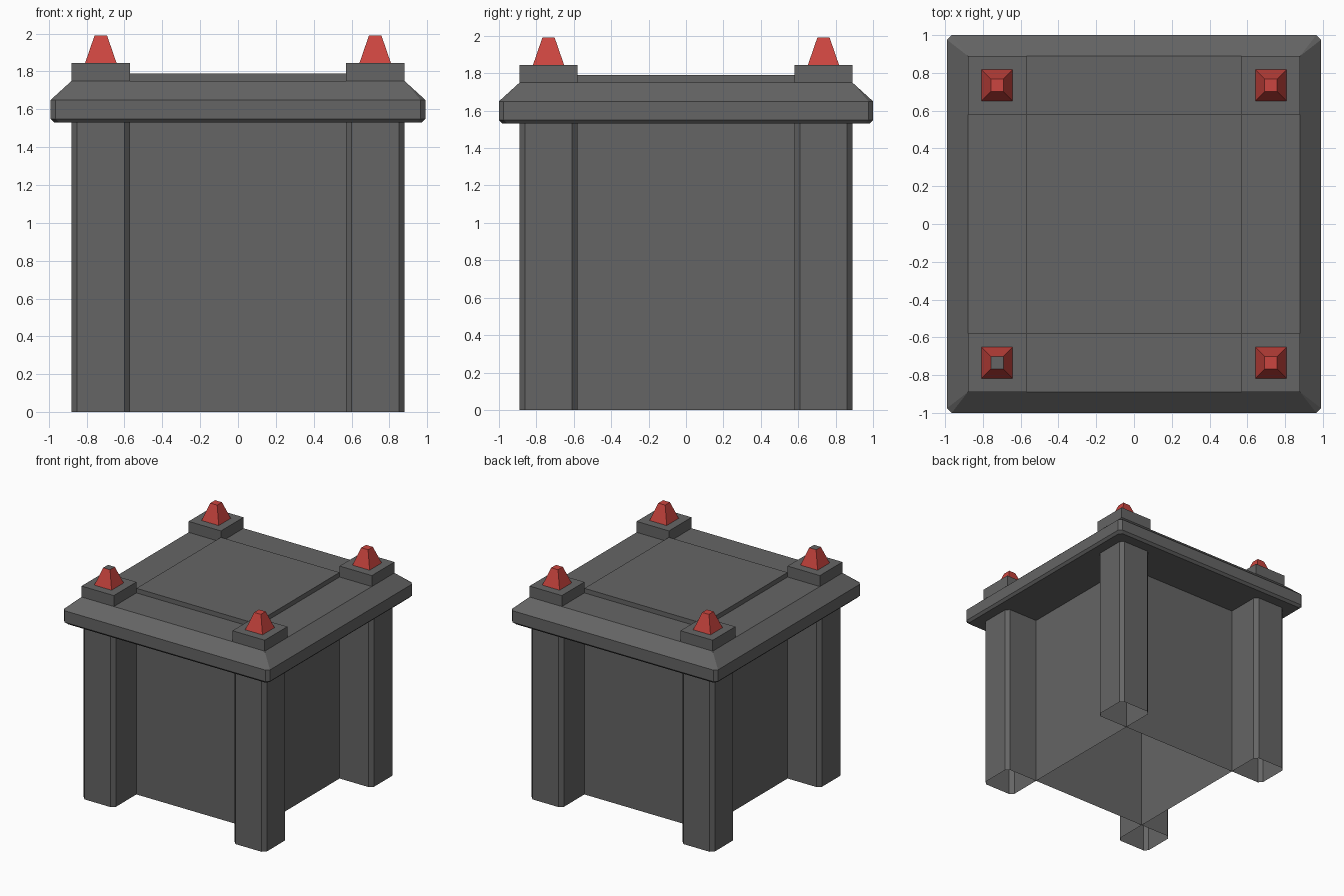
import bpy, bmesh

if "Cube" in bpy.data.objects:
    bpy.data.objects.remove(bpy.data.objects["Cube"])


def material(name, rgb):
    m = bpy.data.materials.new(name)
    m.diffuse_color = (*rgb, 1)
    m.use_nodes = True
    m.node_tree.nodes["Principled BSDF"].inputs["Base Color"].default_value = m.diffuse_color
    return m


GREY = material("dark_grey", (0.13, 0.13, 0.13))
RED = material("red", (0.60, 0.06, 0.05))


def rect(hx, hy, c=0.0, cx=0.0, cy=0.0):
    """Counter-clockwise rectangle with corner chamfer c (always 8 points)."""
    return [(cx + x, cy + y) for x, y in (
        (hx, -hy + c), (hx, hy - c), (hx - c, hy), (-hx + c, hy),
        (-hx, hy - c), (-hx, -hy + c), (-hx + c, -hy), (hx - c, -hy))]


def loft(name, rings, mats=(GREY,), bottom=True, top=True, top_mat=0):
    """Skin a stack of (z, outline) rings into one object."""
    bm = bmesh.new()
    loops = [[bm.verts.new((x, y, z)) for x, y in pts] for z, pts in rings]
    n = len(loops[0])
    for a, b in zip(loops, loops[1:]):
        for i in range(n):
            j = (i + 1) % n
            bm.faces.new((a[i], a[j], b[j], b[i]))
    if bottom:
        bm.faces.new(loops[0][::-1])
    if top:
        bm.faces.new(loops[-1]).material_index = top_mat
    bmesh.ops.remove_doubles(bm, verts=bm.verts[:], dist=1e-4)
    me = bpy.data.meshes.new(name)
    bm.to_mesh(me)
    bm.free()
    for m in mats:
        me.materials.append(m)
    ob = bpy.data.objects.new(name, me)
    bpy.context.collection.objects.link(ob)
    return ob


# Hollow body, open underneath
BX, BY = 0.57, 0.58
loft("body", [(0, rect(BX, BY)), (1.53, rect(BX, BY))], bottom=False, top=False)

# Lid with chamfered rim and sloped shoulder
loft("lid", [(1.53, rect(0.97, 0.98, 0.025)), (1.55, rect(0.99, 1.0, 0.025)),
             (1.65, rect(0.99, 1.0, 0.025)), (1.75, rect(0.88, 0.89))])

# Raised panel on the lid
loft("lid_panel", [(1.75, rect(BX, BY)), (1.79, rect(BX, BY))])

# Posts, blocks and spikes at the four corners
for sx, xn in ((-1, "left"), (1, "right")):
    for sy, yn in ((-1, "front"), (1, "back")):
        tag = f"{yn}_{xn}"
        cx, cy = sx * 0.725, sy * 0.735

        # Post: three chamfered corners, sharp where it meets the body
        c = 0.03
        post = [(BX, BY), (0.88 - c, BY), (0.88, BY + c), (0.88, 0.89 - c),
                (0.88 - c, 0.89), (BX + c, 0.89), (BX, 0.89 - c)]
        # outer end of the body-side face is chamfered, as is the other one
        post = [(sx * x, sy * y) for x, y in post]
        if sx * sy < 0:
            post.reverse()
        loft(f"{tag}_post", [(0, post), (1.53, post)], bottom=False, top=False)

        # Block standing on the lid corner
        block = rect(0.155, 0.155, 0, cx, cy)
        loft(f"{tag}_block", [(1.75, block), (1.845, block)])

        # Red spike; the front left one has a grey tip
        loft(f"{tag}_spike", [(1.845, rect(0.083, 0.083, 0, cx, cy)),
                              (1.99, rect(0.033, 0.033, 0, cx, cy))],
             mats=(RED, GREY), top_mat=int(sx < 0 and sy < 0))
